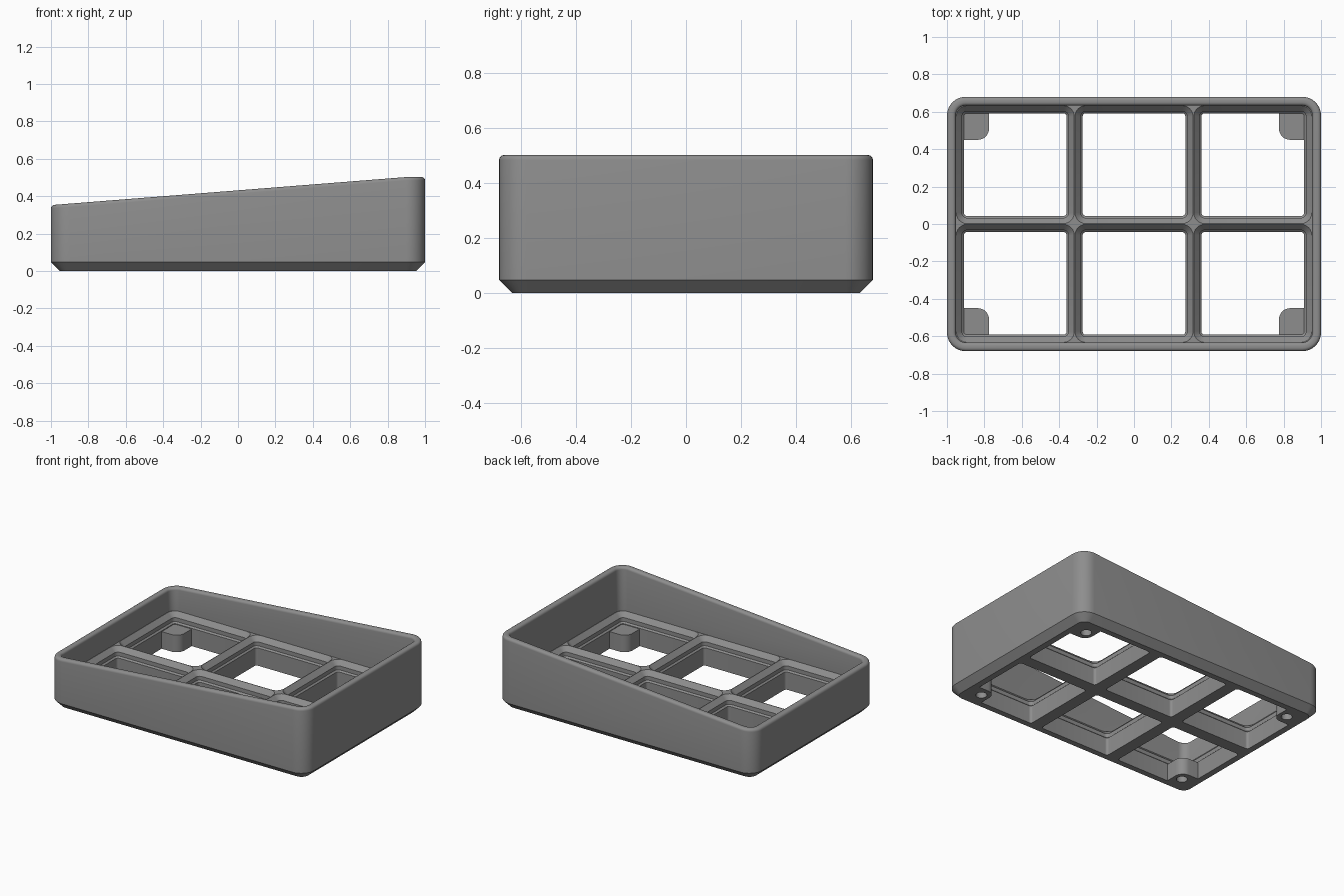
import bpy, bmesh, math

if "Cube" in bpy.data.objects:
    bpy.data.objects.remove(bpy.data.objects["Cube"])

W, D = 1.0, 0.68          # outer half sizes
WALL = 0.047              # wall thickness and foot chamfer
CORNER = 0.1              # outer corner radius
FLOOR = 0.195             # top of the grid
PITCH = 0.635             # cell spacing

mat = bpy.data.materials.new("mid_grey")
mat.diffuse_color = (0.27, 0.27, 0.27, 1)
mat.use_nodes = True
mat.node_tree.nodes["Principled BSDF"].inputs["Base Color"].default_value = mat.diffuse_color


def ring(bm, hx, hy, r, z, cx=0, cy=0, seg=8):
    """Closed rounded rectangle; z is a number or a function of x."""
    vs = []
    for k, (sx, sy) in enumerate([(1, 1), (-1, 1), (-1, -1), (1, -1)]):
        for i in range(seg + 1):
            a = math.pi / 2 * (k + i / seg)
            x = cx + sx * (hx - r) + r * math.cos(a)
            y = cy + sy * (hy - r) + r * math.sin(a)
            vs.append(bm.verts.new((x, y, z(x) if callable(z) else z)))
    return vs


def loft(bm, rings):
    for a, b in zip(rings, rings[1:]):
        n = len(a)
        for i in range(n):
            j = (i + 1) % n
            bm.faces.new((a[i], a[j], b[j], b[i]))


def fill(bm, loops):
    """Flat face through an outline and its holes."""
    edges = []
    for lp in loops:
        for i, v in enumerate(lp):
            w = lp[(i + 1) % len(lp)]
            edges.append(bm.edges.get((v, w)) or bm.edges.new((v, w)))
    bmesh.ops.triangle_fill(bm, use_beauty=True, edges=edges)


def finish(bm, name):
    bmesh.ops.recalc_face_normals(bm, faces=bm.faces)
    me = bpy.data.meshes.new(name)
    bm.to_mesh(me)
    bm.free()
    me.materials.append(mat)
    ob = bpy.data.objects.new(name, me)
    bpy.context.collection.objects.link(ob)
    bpy.ops.object.select_all(action='DESELECT')
    ob.select_set(True)
    bpy.context.view_layer.objects.active = ob
    bpy.ops.object.shade_smooth_by_angle(angle=math.radians(32))


def rim_height(x):
    return 0.355 + 0.15 * min(1, (x + 1) / 1.9)


# Tray: chamfered foot, sloping wall with a rounded rim, gridded floor
bm = bmesh.new()
shell = [ring(bm, W - WALL, D - WALL, CORNER - WALL, 0), ring(bm, W, D, CORNER, WALL)]
f = 0.018
rim = [(f * (1 - math.cos(t)), f * (1 - math.sin(t)))
       for t in (math.pi / 2 * i / 4 for i in range(5))]
rim += [(WALL - i, d) for i, d in reversed(rim)]
for inset, drop in rim:
    shell.append(ring(bm, W - inset, D - inset, CORNER - inset,
                      lambda x, d=drop: rim_height(x) - d - 0.003))
shell.append(ring(bm, W - WALL, D - WALL, CORNER - WALL, FLOOR))
loft(bm, shell)

# Cell openings: wide chamfer, straight step, small chamfer, straight well
tops, bottoms = [], []
for cx in (-PITCH, 0, PITCH):
    for cy in (-PITCH / 2, PITCH / 2):
        rings = [ring(bm, h, h, r, z, cx, cy, 6) for h, r, z in (
            (0.3155, 0.058, FLOOR), (0.285, 0.028, FLOOR - 0.0325),
            (0.285, 0.028, FLOOR - 0.06), (0.2745, 0.0175, FLOOR - 0.07),
            (0.2745, 0.0175, 0))]
        loft(bm, rings)
        tops.append(rings[0])
        bottoms.append(rings[-1])
fill(bm, [shell[-1]] + tops)
fill(bm, [shell[0]] + bottoms)
finish(bm, "tray")

# Corner tabs with blind holes underneath
for sx in (-1, 1):
    for sy in (-1, 1):
        bm = bmesh.new()
        outline = [(0.915, 0.45), (0.915, 0.597), (0.775, 0.597)]
        r = 0.06
        for i in range(9):
            a = math.pi + math.pi / 2 * i / 8
            outline.append((0.775 + r + r * math.cos(a), 0.45 + r + r * math.sin(a)))
        low, high = [[bm.verts.new((sx * x, sy * y, z)) for x, y in outline]
                     for z in (0, 0.12)]
        loft(bm, [low, high])
        bm.faces.new(high)
        mouth, end = [ring(bm, 0.036, 0.036, 0.036 - 1e-4, z, sx * 0.835, sy * 0.52, 5)
                      for z in (0, 0.06)]
        loft(bm, [mouth, end])
        bm.faces.new(end)
        fill(bm, [low, mouth])
        finish(bm, "corner_tab")
